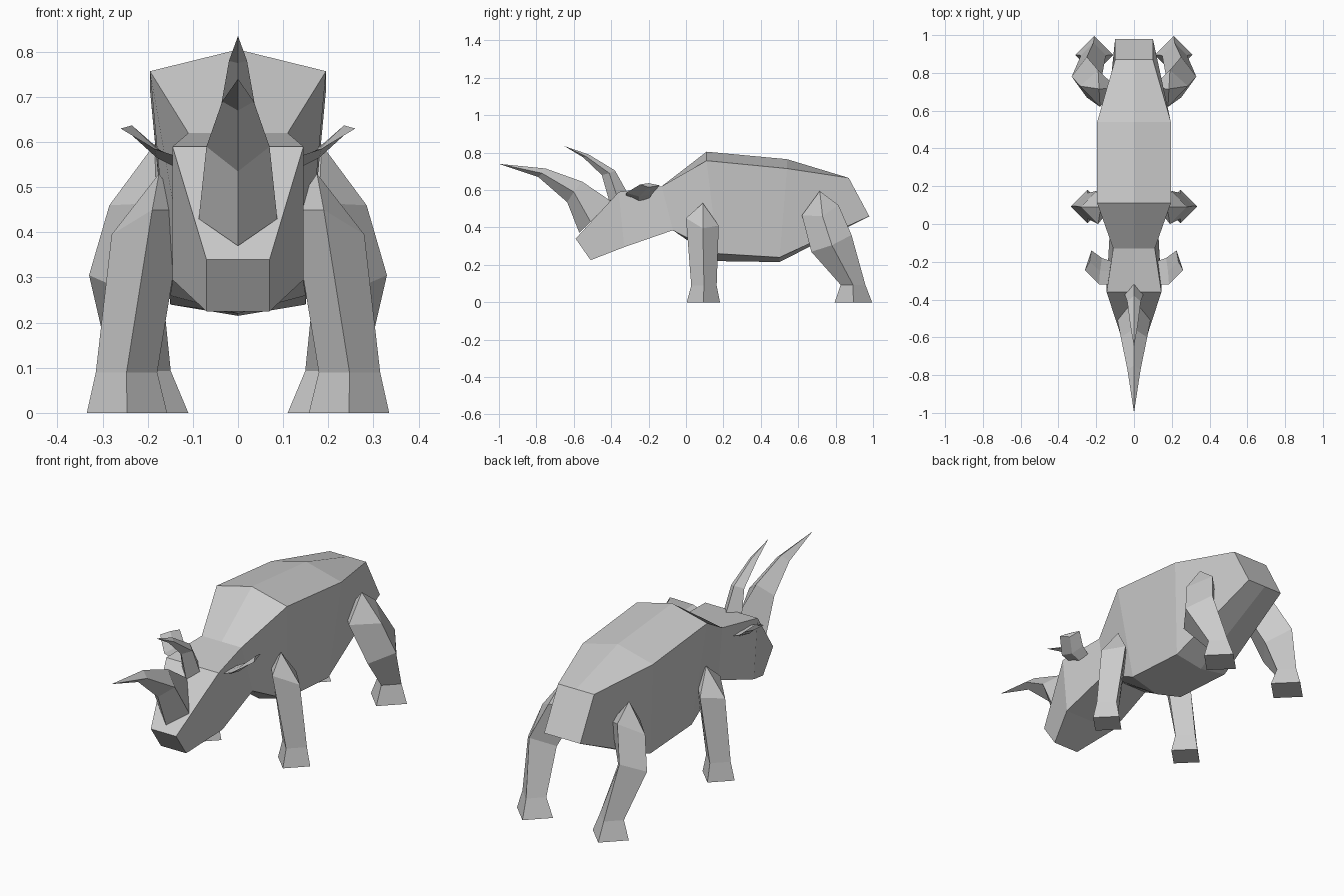
import bpy
import bmesh
from mathutils import Vector

default_cube = bpy.data.objects.get("Cube")
if default_cube:
    bpy.data.objects.remove(default_cube, do_unlink=True)

# One grey hide colour for every part
hide = bpy.data.materials.new("grey_hide")
hide.use_nodes = True
hide.diffuse_color = (0.6, 0.6, 0.6, 1)
hide.node_tree.nodes["Principled BSDF"].inputs["Base Color"].default_value = hide.diffuse_color


def loft(name, rings, mirror_x=False):
    """Skin a chain of rings; a ring with a single point is a tip."""
    side = -1 if mirror_x else 1
    bm = bmesh.new()
    loops = [[bm.verts.new((side * x, y, z)) for x, y, z in ring] for ring in rings]
    for a, b in zip(loops, loops[1:]):
        count = max(len(a), len(b))
        for i in range(count):
            j = (i + 1) % count
            if len(b) == 1:
                bm.faces.new((a[i], a[j], b[0]))
            else:
                bm.faces.new((a[i], a[j], b[j], b[i]))
    for end in (loops[0], loops[-1]):
        if len(end) > 2:
            bm.faces.new(end)
    bmesh.ops.recalc_face_normals(bm, faces=bm.faces)
    mesh = bpy.data.meshes.new(name)
    bm.to_mesh(mesh)
    bm.free()
    mesh.materials.append(hide)
    obj = bpy.data.objects.new(name, mesh)
    bpy.context.collection.objects.link(obj)
    return obj


def pair(name, rings):
    """Build a part on both sides of the body."""
    loft("left_" + name, rings)
    loft("right_" + name, rings, mirror_x=True)


def torso_ring(top, bottom, ridge=0.0, keel=0.0):
    """Six-point section; top and bottom are (half width, y, z) edges."""
    (tw, ty, tz), (bw, by, bz) = top, bottom
    return [(0, ty, tz + ridge), (tw, ty, tz), (bw, by, bz),
            (0, by, bz - keel), (-bw, by, bz), (-tw, ty, tz)]


def horn_ring(width, front, middle, back):
    """Four-point section; front, middle and back are (y, z)."""
    return [(0, *front), (width, *middle), (0, *back), (-width, *middle)]


def foot_ring(x, y, radius, z):
    """Level diamond section of a foot."""
    return [(x + radius, y, z), (x, y - radius, z), (x - radius, y, z), (x, y + radius, z)]


# Head and body in one skin, from snout to rump
loft("body", [
    torso_ring((0.07, -0.59, 0.34), (0.07, -0.51, 0.225)),
    torso_ring((0.145, -0.36, 0.59), (0.145, -0.33, 0.295)),
    torso_ring((0.11, -0.13, 0.62), (0.13, -0.07, 0.385)),
    torso_ring((0.195, 0.11, 0.757), (0.15, 0.17, 0.26), ridge=0.048, keel=0.04),
    torso_ring((0.195, 0.54, 0.715), (0.15, 0.5, 0.24), ridge=0.05, keel=0.025),
    torso_ring((0.1, 0.87, 0.665), (0.1, 0.98, 0.46)),
])

# Curved horns
loft("nose_horn", [
    horn_ring(0.087, (-0.57, 0.37), (-0.51, 0.43), (-0.4, 0.54)),
    horn_ring(0.07, (-0.635, 0.535), (-0.6, 0.59), (-0.555, 0.645)),
    horn_ring(0.035, (-0.79, 0.67), (-0.77, 0.69), (-0.75, 0.715)),
    [(0, -1, 0.74)],
])
loft("brow_horn", [
    horn_ring(0.05, (-0.41, 0.54), (-0.37, 0.57), (-0.31, 0.58)),
    horn_ring(0.036, (-0.45, 0.68), (-0.41, 0.69), (-0.38, 0.705)),
    horn_ring(0.02, (-0.55, 0.775), (-0.535, 0.78), (-0.52, 0.79)),
    [(0, -0.65, 0.835)],
])

# Folded ears: front edge, lower fold, back edge, upper fold
pair("ear", [
    [(0.11, -0.32, 0.56), (0.11, -0.25, 0.53), (0.11, -0.2, 0.55), (0.11, -0.25, 0.555)],
    [(0.185, -0.32, 0.585), (0.18, -0.25, 0.565), (0.17, -0.18, 0.58), (0.18, -0.25, 0.585)],
    [(0.26, -0.245, 0.63), (0.235, -0.2, 0.615), (0.225, -0.14, 0.625), (0.235, -0.2, 0.637)],
])

# Legs: outer, front, inner, back corners of each section
pair("front_leg", [
    foot_ring(0.246, 0.093, 0.089, 0),
    foot_ring(0.247, 0.096, 0.068, 0.09),
    [(0.28, 0.09, 0.395), (0.19, 0, 0.45), (0.12, 0.09, 0.45), (0.2, 0.175, 0.41)],
    [(0.175, 0.09, 0.53)],
])
pair("hind_leg", [
    foot_ring(0.21, 0.895, 0.1, 0),
    foot_ring(0.215, 0.893, 0.066, 0.093),
    [(0.33, 0.78, 0.305), (0.25, 0.67, 0.27), (0.17, 0.78, 0.3), (0.25, 0.885, 0.36)],
    [(0.285, 0.73, 0.46), (0.18, 0.62, 0.465), (0.09, 0.72, 0.47), (0.19, 0.815, 0.52)],
    [(0.185, 0.715, 0.595)],
])
